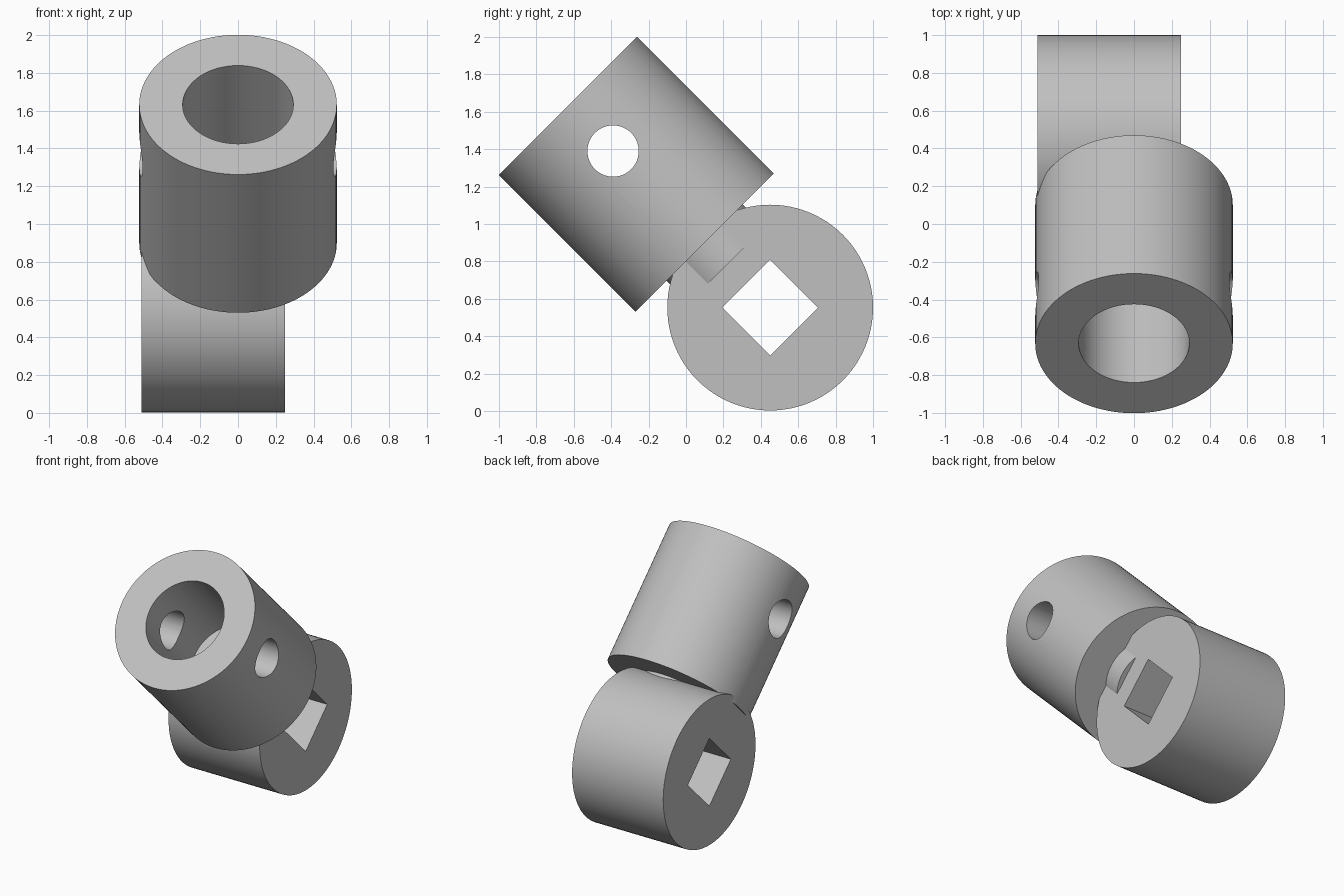
import bpy
from math import pi, radians
from mathutils import Vector

if "Cube" in bpy.data.objects:
    bpy.data.objects.remove(bpy.data.objects["Cube"], do_unlink=True)

grey = bpy.data.materials.new("light_grey")
grey.use_nodes = True
grey.diffuse_color = (0.53, 0.53, 0.53, 1)
grey.node_tree.nodes["Principled BSDF"].inputs["Base Color"].default_value = grey.diffuse_color

TILT = radians(45)
ALONG_X = (0, pi / 2, 0)
ALONG_SOCKET = (TILT, 0, 0)
BASE = Vector((0, 0.1, 0.9))                 # centre of the socket's lower face
AXIS = Vector((0, -1, 1)).normalized()       # socket axis, towards its open end
HUB = Vector((-0.13, 0.45, 0.553))


def cylinder(name, radius, depth, location, rotation, sides=96):
    bpy.ops.mesh.primitive_cylinder_add(vertices=sides, radius=radius, depth=depth,
                                        location=location, rotation=rotation)
    obj = bpy.context.object
    obj.name = name
    obj.data.materials.append(grey)
    return obj


def socket_piece(name, radius, start, end):
    """Cylinder on the socket axis between two heights above its lower face."""
    return cylinder(name, radius, end - start, BASE + AXIS * (start + end) / 2, ALONG_SOCKET)


def cut(target, cutter):
    mod = target.modifiers.new("cut", "BOOLEAN")
    mod.operation = "DIFFERENCE"
    mod.solver = "EXACT"
    mod.object = cutter
    bpy.ops.object.select_all(action="DESELECT")
    bpy.context.view_layer.objects.active = target
    target.select_set(True)
    bpy.ops.object.modifier_apply(modifier=mod.name)
    bpy.data.objects.remove(cutter, do_unlink=True)


# Tilted socket with a blind bore and a cross pin hole
socket = socket_piece("socket", 0.523, 0, 1.035)
cut(socket, socket_piece("bore_cutter", 0.293, 0.27, 1.2))
cut(socket, cylinder("pin_hole_cutter", 0.137, 1.4, BASE + AXIS * 0.693, ALONG_X, 64))

# Hub drum with a square drive hole
hub = cylinder("hub", 0.55, 0.76, HUB, ALONG_X)
bpy.ops.mesh.primitive_cube_add(size=1, location=HUB, rotation=ALONG_SOCKET)
square = bpy.context.object
square.scale = (1.2, 0.362, 0.362)
square.data.materials.append(grey)
bpy.context.view_layer.update()
cut(hub, square)

# Short neck joining the socket to the hub
neck = socket_piece("neck", 0.288, -0.167, 0.1)

for obj in (socket, hub, neck):
    bpy.ops.object.select_all(action="DESELECT")
    bpy.context.view_layer.objects.active = obj
    obj.select_set(True)
    bpy.ops.object.shade_smooth_by_angle(angle=radians(30))
